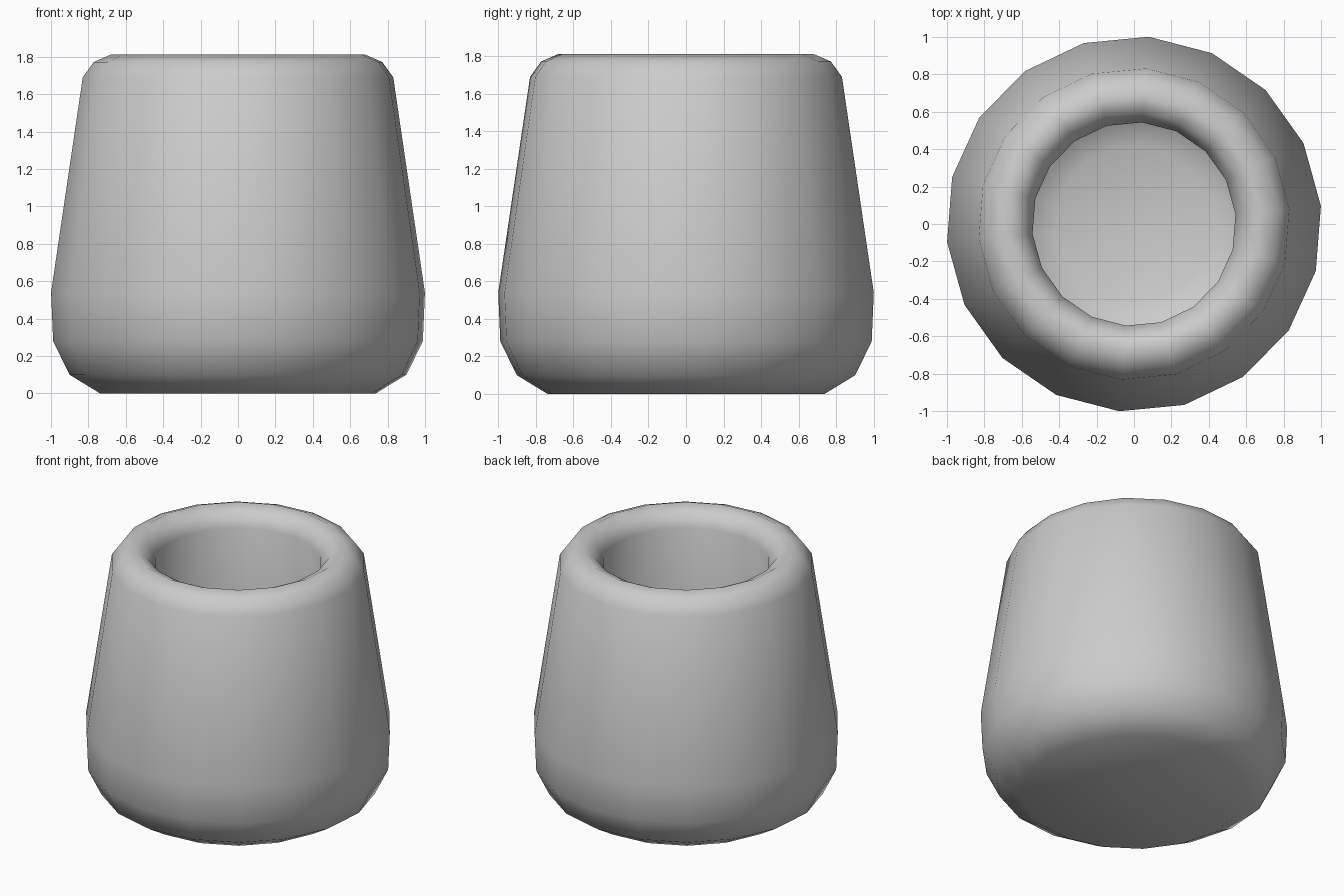
import bpy, bmesh, math

if "Cube" in bpy.data.objects:
    bpy.data.objects.remove(bpy.data.objects["Cube"])

SIDES = 18
TURN = math.radians(5.5)

# Outer wall from the base up, over the rounded rim, then down the inside
profile = [(0.74, 0), (0.905, 0.10), (0.993, 0.28), (1.004, 0.54),
           (0.834, 1.69), (0.775, 1.772), (0.68, 1.813), (0.60, 1.772),
           (0.545, 1.69), (0.70, 0.58), (0.68, 0.42), (0.58, 0.30), (0.42, 0.24)]

bm = bmesh.new()
rings = []
for r, z in profile:
    rings.append([bm.verts.new((r * math.cos(TURN + math.tau * i / SIDES),
                                r * math.sin(TURN + math.tau * i / SIDES), z))
                  for i in range(SIDES)])
for a, b in zip(rings, rings[1:]):
    for i in range(SIDES):
        j = (i + 1) % SIDES
        bm.faces.new((a[i], a[j], b[j], b[i]))

# Flat base and cup floor
bm.faces.new(rings[0][::-1])
centre = bm.verts.new((0, 0, 0.22))
for i in range(SIDES):
    bm.faces.new((rings[-1][i], rings[-1][(i + 1) % SIDES], centre))

bmesh.ops.recalc_face_normals(bm, faces=bm.faces)
for f in bm.faces:
    f.smooth = True

mesh = bpy.data.meshes.new("tapered_pot")
bm.to_mesh(mesh)
bm.free()
pot = bpy.data.objects.new("tapered_pot", mesh)
bpy.context.collection.objects.link(pot)
